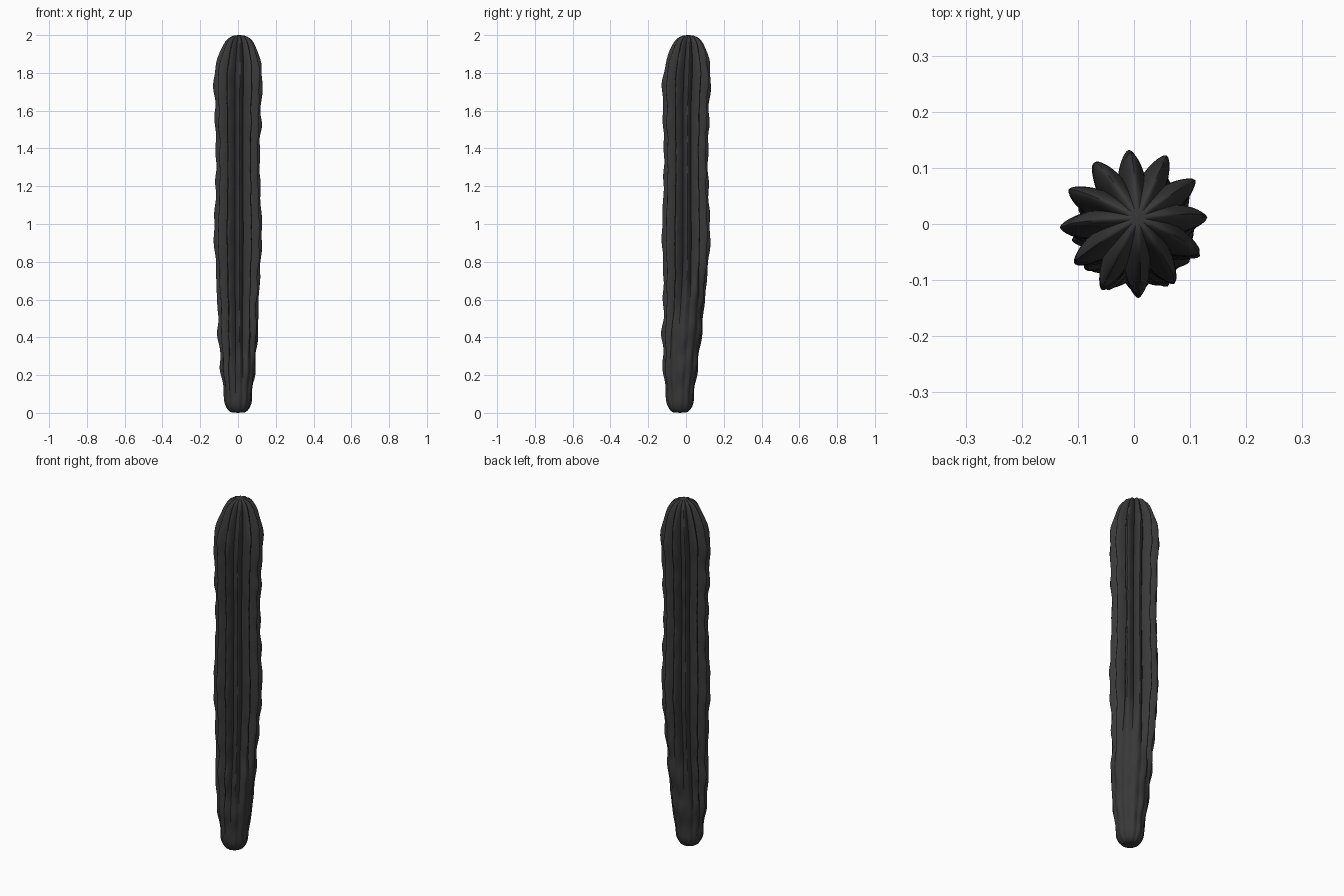
import bpy, bmesh, math, random
from mathutils import Vector, noise

if "Cube" in bpy.data.objects:
    bpy.data.objects.remove(bpy.data.objects["Cube"])

random.seed(4)
RIBS, PER_RIB, SUB = 12, 14, 9
SEG = RIBS * PER_RIB
PHASE = math.radians(4)

# silhouette over the rib crests: height, radius
PROFILE = [(0.0, 0.0), (0.006, 0.042), (0.04, 0.066), (0.1, 0.076), (0.25, 0.092),
           (0.4, 0.104), (0.6, 0.110), (0.8, 0.121), (0.95, 0.127), (1.1, 0.122),
           (1.3, 0.117), (1.45, 0.118), (1.52, 0.123), (1.62, 0.122), (1.75, 0.129),
           (1.85, 0.118), (1.93, 0.092), (1.975, 0.066), (1.996, 0.032), (2.0, 0.0)]


def smooth_profile(points, sub):
    pts = [Vector(p) for p in points]
    pts = [2 * pts[0] - pts[1]] + pts + [2 * pts[-1] - pts[-2]]
    out = []
    for i in range(1, len(pts) - 2):
        a, b, c, d = pts[i - 1:i + 3]
        for k in range(sub):
            t = k / sub
            out.append(0.5 * (2 * b + (c - a) * t + (2 * a - 5 * b + 4 * c - d) * t * t
                              + (3 * b - a - 3 * c + d) * t ** 3))
    return out[1:]


def step(a, b, x):
    t = min(1, max(0, (x - a) / (b - a)))
    return t * t * (3 - 2 * t)


def axis(z):
    # the foot leans to the front, the crown slightly back
    return (0.006 * step(1.7, 2.0, z),
            -0.032 * (1 - step(0.1, 0.9, z)) + 0.012 * step(1.6, 2.0, z))


def radius(z, crest, ang):
    # grooves run further down on the front than on the back right
    side = 0.5 + 0.5 * math.cos(ang - math.radians(40))
    fade_at = 0.15 + 0.5 * side ** 2
    groove = step(fade_at - 0.12, fade_at + 0.3, z)
    rib = math.floor((ang - PHASE) / (2 * math.pi) * RIBS + 0.5) % RIBS
    # distance from the crest: 0 on the crest, 1 in the valley
    f = abs(((ang - PHASE) / (2 * math.pi) * RIBS + 0.5) % 1 - 0.5) * 2
    shape = (math.sqrt(f * f + 0.04) - 0.2) / 0.82
    depth = 0.06 + 0.26 * groove
    # areole bumps along each crest, and slow growth bulges
    body = min(1, z / 0.15) * min(1, (2 - z) / 0.15)
    bump = 0.0025 * math.sin(z * 38 + rib * 1.9) * (1 - f) * body
    bulge = 0.003 * math.sin(z * 31 + 0.6) * body * (1 - step(0.5, 0.9, z))
    rough = 0.003 * body * noise.noise((rib * 3.7, z * 14, 0.5)) * (1 - f)
    return crest * (1 - depth * shape) + bump + bulge + rough


# ribbed column
bm = bmesh.new()
rings = []
for z, crest in smooth_profile(PROFILE, SUB):
    z = min(2.0, max(0.0, z))
    cx, cy = axis(z)
    ring = []
    for i in range(SEG):
        a = 2 * math.pi * i / SEG + PHASE
        r = radius(z, max(crest, 0.0005), a)
        ring.append(bm.verts.new((cx + r * math.cos(a), cy + r * math.sin(a), z)))
    rings.append(ring)
for lo, hi in zip(rings, rings[1:]):
    for i in range(SEG):
        j = (i + 1) % SEG
        bm.faces.new((lo[i], lo[j], hi[j], hi[i]))

# close the foot and the crown
for ring, z, flip in ((rings[0], 0.0, True), (rings[-1], 2.0, False)):
    tip = bm.verts.new((*axis(z), z))
    for i in range(SEG):
        a, b = ring[i], ring[(i + 1) % SEG]
        bm.faces.new((b, a, tip) if flip else (a, b, tip))

mesh = bpy.data.meshes.new("ribbed_column")
bm.to_mesh(mesh)
bm.free()
column = bpy.data.objects.new("ribbed_column", mesh)
bpy.context.collection.objects.link(column)

dark = bpy.data.materials.new("dark_skin")
dark.diffuse_color = (0.04, 0.04, 0.04, 1)
dark.use_nodes = True
dark.node_tree.nodes["Principled BSDF"].inputs["Base Color"].default_value = dark.diffuse_color
mesh.materials.append(dark)

bpy.context.view_layer.objects.active = column
column.select_set(True)
bpy.ops.object.shade_smooth_by_angle(angle=math.radians(45))
